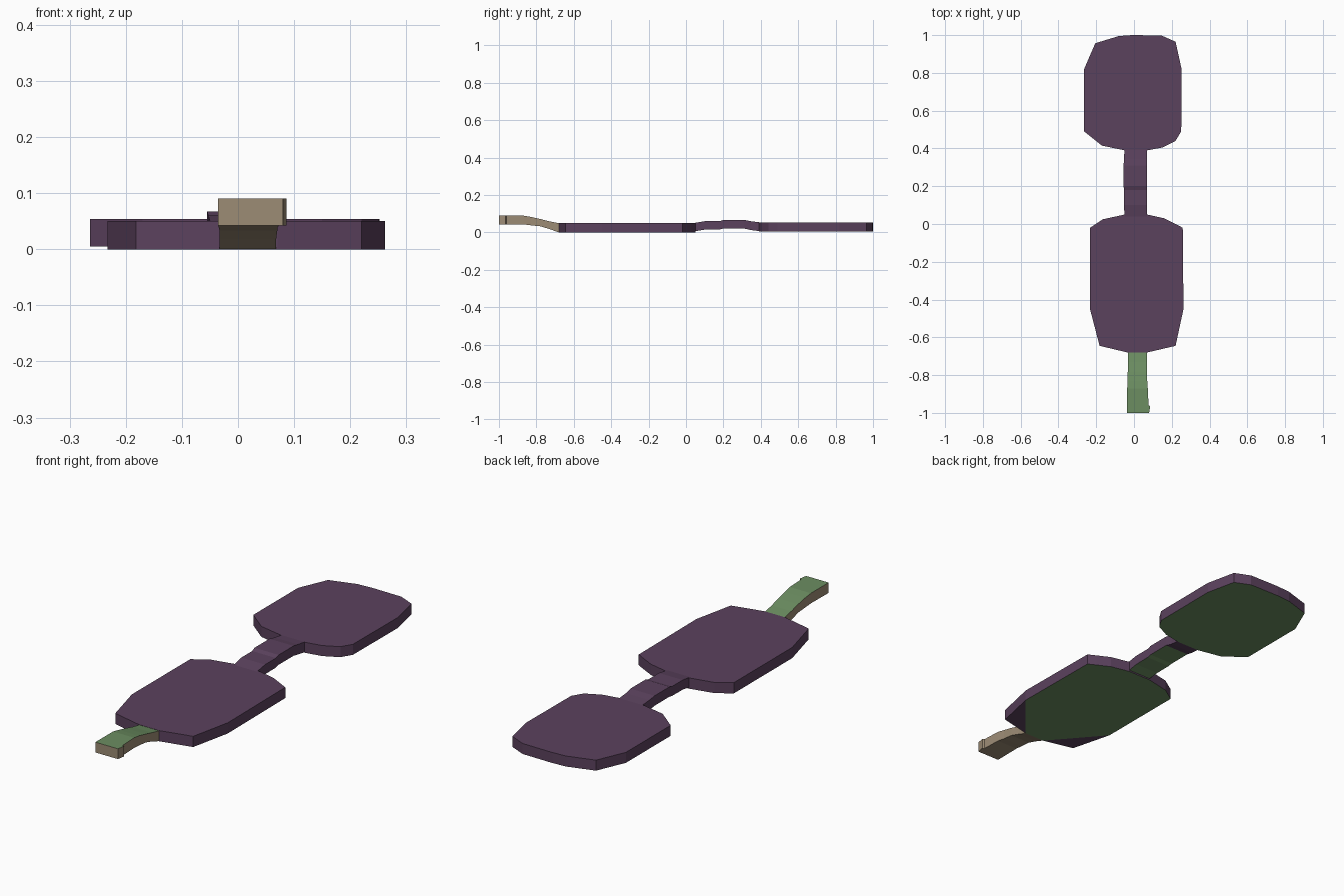
import bpy, bmesh

if "Cube" in bpy.data.objects:
    bpy.data.objects.remove(bpy.data.objects["Cube"])


def material(name, rgb):
    m = bpy.data.materials.new(name)
    m.diffuse_color = (*rgb, 1)
    m.use_nodes = True
    m.node_tree.nodes["Principled BSDF"].inputs["Base Color"].default_value = m.diffuse_color
    return m


MATS = [material("plum", (0.105, 0.054, 0.111)),
        material("moss_green", (0.150, 0.270, 0.120)),
        material("tan", (0.335, 0.262, 0.178))]
PLUM, GREEN, TAN = 0, 1, 2


def finish(name, bm, rule):
    """Fix normals, colour each face by rule(centre, normal), link the object."""
    bmesh.ops.recalc_face_normals(bm, faces=bm.faces[:])
    bm.normal_update()
    for f in bm.faces:
        f.material_index = rule(f.calc_center_median(), f.normal)
    me = bpy.data.meshes.new(name)
    bm.to_mesh(me)
    bm.free()
    for m in MATS:
        me.materials.append(m)
    ob = bpy.data.objects.new(name, me)
    bpy.context.collection.objects.link(ob)


def plate(name, outline, z0, z1, plum_corners=()):
    """Flat plate; listed corner triangles of the underside stay plum."""
    bm = bmesh.new()
    low = [bm.verts.new((x, y, z0)) for x, y in outline]
    top = [bm.verts.new((x, y, z1)) for x, y in outline]
    n = len(outline)
    bm.faces.new(top)
    for i in range(n):
        j = (i + 1) % n
        bm.faces.new((low[i], low[j], top[j], top[i]))
    for c in plum_corners:
        bm.faces.new((low[c - 1], low[c], low[(c + 1) % n]))
    bm.faces.new([v for i, v in enumerate(low) if i not in plum_corners])
    finish(name, bm, lambda c, nr: GREEN if nr.z < -0.5 and len_rule(c) else PLUM)


def len_rule(c):
    # the front corners of the underside are plum
    return not (c.y < -0.5 and abs(c.x - 0.015) > 0.1)


def strip(name, sections, rule):
    """Rectangular bar lofted through (y, x0, x1, z0, z1) sections."""
    bm = bmesh.new()
    rings = [[bm.verts.new(p) for p in ((x0, y, z0), (x1, y, z0), (x1, y, z1), (x0, y, z1))]
             for y, x0, x1, z0, z1 in sections]
    for a, b in zip(rings, rings[1:]):
        for i in range(4):
            j = (i + 1) % 4
            bm.faces.new((a[i], a[j], b[j], b[i]))
    bm.faces.new(rings[0])
    bm.faces.new(rings[-1])
    finish(name, bm, rule)


# Front plate
plate("front_plate", [
    (-0.035, -0.68), (0.07, -0.68), (0.22, -0.645), (0.262, -0.45), (0.258, -0.02),
    (0.22, 0.0), (0.16, 0.03), (0.07, 0.05), (-0.05, 0.05), (-0.165, 0.025),
    (-0.233, -0.02), (-0.233, -0.45), (-0.182, -0.645)], 0.0, 0.05, (2, 12))

# Back plate
plate("back_plate", [
    (-0.05, 0.39), (0.07, 0.39), (0.15, 0.405), (0.22, 0.44), (0.25, 0.49),
    (0.252, 0.82), (0.22, 0.965), (0.145, 0.998), (-0.01, 1.0), (-0.08, 0.995),
    (-0.205, 0.957), (-0.264, 0.82), (-0.264, 0.49), (-0.17, 0.415)], 0.005, 0.054)

# Raised bridge between the plates
strip("bridge", [
    (0.04, -0.05, 0.07, 0.005, 0.05), (0.10, -0.053, 0.07, 0.015, 0.06),
    (0.18, -0.053, 0.07, 0.016, 0.06), (0.20, -0.055, 0.07, 0.021, 0.067),
    (0.31, -0.055, 0.07, 0.021, 0.067), (0.345, -0.053, 0.068, 0.013, 0.06),
    (0.40, -0.05, 0.07, 0.006, 0.053)],
    lambda c, n: GREEN if n.z < -0.5 and c.y < 0.3 else PLUM)

# Handle curving up at the front
strip("handle", [
    (-1.0, -0.036, 0.08, 0.042, 0.09), (-0.965, -0.036, 0.086, 0.042, 0.09),
    (-0.96, -0.036, 0.077, 0.042, 0.09), (-0.87, -0.036, 0.073, 0.043, 0.09),
    (-0.83, -0.034, 0.07, 0.038, 0.083), (-0.78, -0.033, 0.07, 0.033, 0.072),
    (-0.73, -0.033, 0.068, 0.018, 0.059), (-0.68, -0.033, 0.068, 0.0, 0.049)],
    lambda c, n: GREEN if n.z > 0.5 else TAN)
